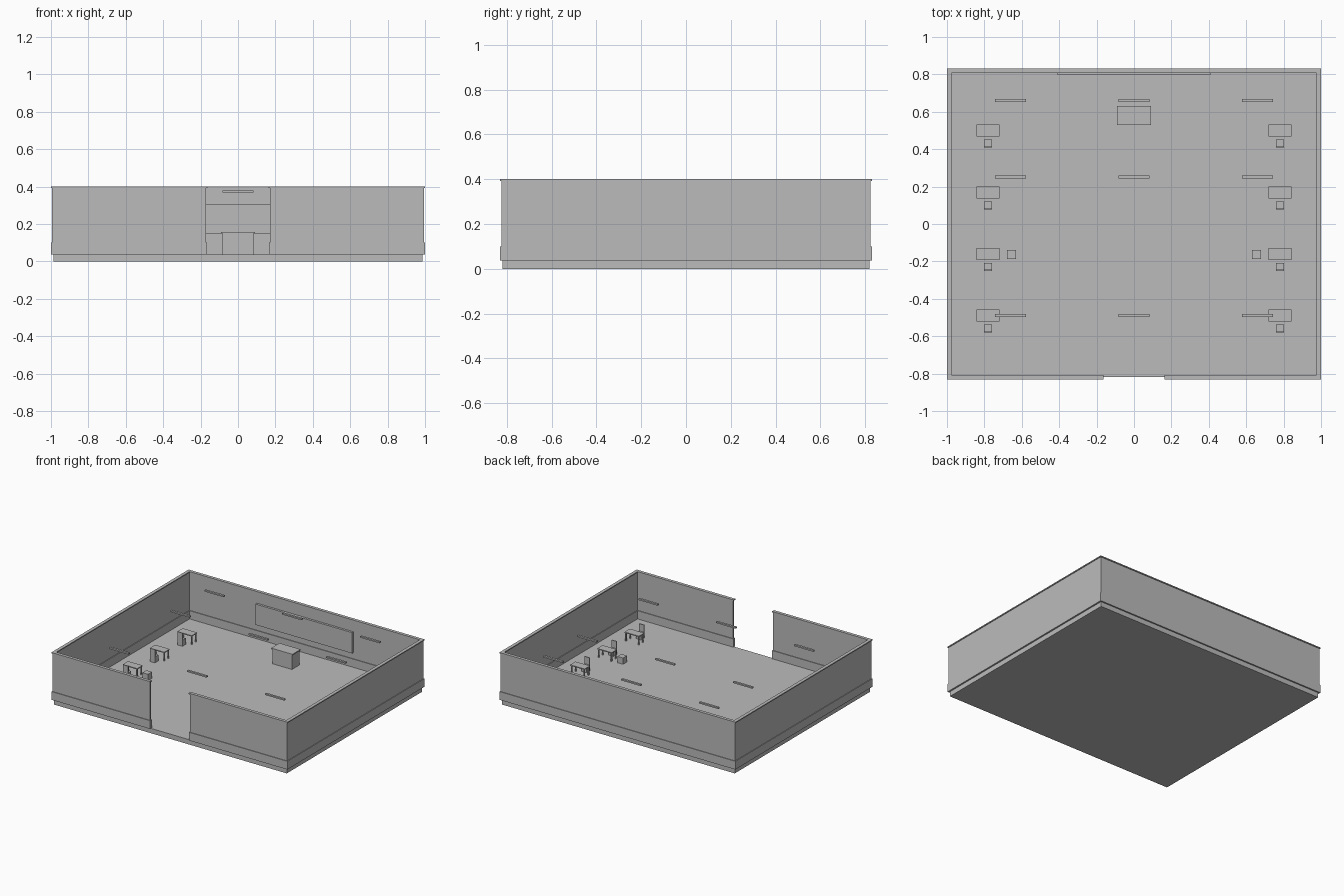
import bpy

cube = bpy.data.objects.get("Cube")
if cube:
    bpy.data.objects.remove(cube, do_unlink=True)

grey = bpy.data.materials.new("plain_grey")
grey.use_nodes = True
GREY = (0.5, 0.5, 0.5, 1)
grey.diffuse_color = GREY
grey.node_tree.nodes["Principled BSDF"].inputs["Base Color"].default_value = GREY


def boxes(name, spans):
    """One object made of boxes, each given as x, y and z ranges."""
    verts, faces = [], []
    for xs, ys, zs in spans:
        n = len(verts)
        verts += [(x, y, z) for x in xs for y in ys for z in zs]
        faces += [[n + i for i in f] for f in (
            (0, 1, 3, 2), (4, 6, 7, 5), (0, 4, 5, 1),
            (2, 3, 7, 6), (0, 2, 6, 4), (1, 5, 7, 3))]
    mesh = bpy.data.meshes.new(name)
    mesh.from_pydata(verts, [], faces)
    mesh.materials.append(grey)
    obj = bpy.data.objects.new(name, mesh)
    bpy.context.collection.objects.link(obj)
    return obj


def around(c, half):
    return (c - half, c + half)


FLOOR, TOP = 0.037, 0.40
DOOR = 0.17


def wall_ring(name, grow, zs):
    """Four-sided ring with a doorway in the front; grow widens every side."""
    xo, xi = 0.994 + grow, 0.981 - grow
    yo, yi = 0.825 + grow, 0.813 - grow
    d = DOOR - grow
    boxes(name, [((-xo, -xi), (-yo, yo), zs), ((xi, xo), (-yo, yo), zs),
                 ((-xi, xi), (yi, yo), zs),
                 ((-xi, -d), (-yo, -yi), zs), ((d, xi), (-yo, -yi), zs)])


# Room shell
boxes("floor_slab", [((-0.987, 0.987), (-0.819, 0.819), (0, FLOOR))])
wall_ring("walls", 0, (FLOOR, 0.392))
wall_ring("wall_cap", 0.006, (0.392, TOP))
wall_ring("baseboard", 0.005, (FLOOR, 0.10))

# Board on the back wall
boxes("wall_board", [((-0.41, 0.41), (0.796, 0.813), (0.148, 0.307))])

# Large desk at the back
boxes("main_desk", [(around(0, 0.083), around(0.58, 0.045), (FLOOR, 0.149)),
                    (around(0, 0.09), around(0.58, 0.05), (0.149, 0.157))])

# Hanging lamps
for row, y in enumerate((0.66, 0.25, -0.49)):
    for col, x in enumerate((-0.66, 0, 0.66)):
        boxes(f"lamp_{row}_{col}", [(around(x, 0.082), around(y, 0.008), (0.369, 0.38))])

# Small desks with chairs along both sides
for side, sx in (("right", -1), ("left", 1)):
    x = 0.78 * sx
    for row, y in enumerate((0.5, 0.168, -0.16, -0.49)):
        legs = [(around(x + i * 0.054, 0.004), around(y + j * 0.025, 0.004), (FLOOR, 0.1))
                for i in (-1, 1) for j in (-1, 1)]
        boxes(f"{side}_desk_{row}",
              legs + [(around(x, 0.061), around(y, 0.032), (0.1, 0.107))])
        cy = y - 0.069
        boxes(f"{side}_chair_{row}",
              [(around(x, 0.021), (cy - 0.014, cy + 0.021), (FLOOR, 0.083)),
               (around(x, 0.021), (cy - 0.021, cy - 0.014), (FLOOR, 0.138))])
    # Low stool beside the third desk
    boxes(f"{side}_stool", [(around(0.655 * sx, 0.024), around(-0.163, 0.024), (FLOOR, 0.085))])
